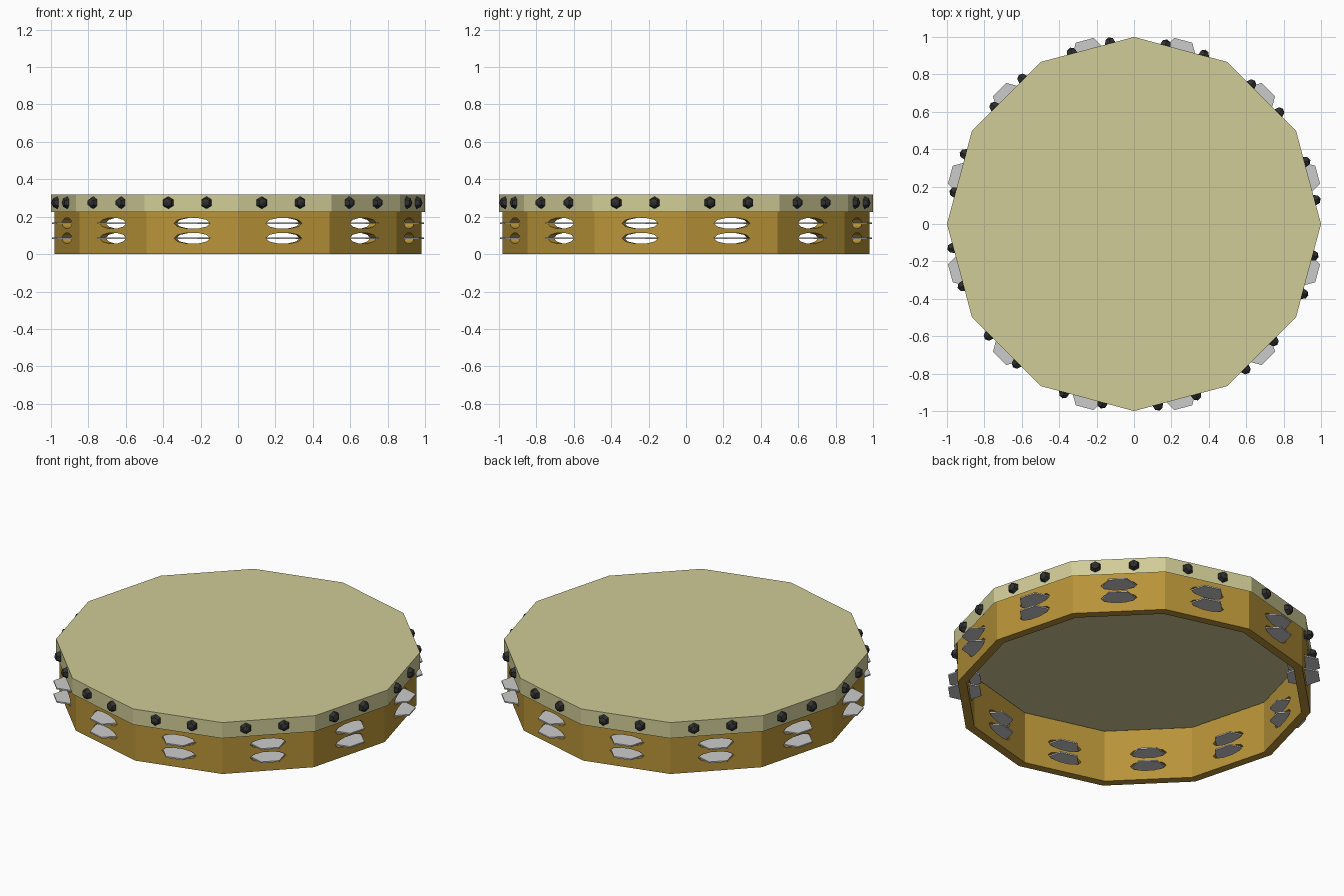
import bpy, bmesh
from math import cos, sin, pi, radians
from mathutils import Matrix, Vector

if "Cube" in bpy.data.objects:
    bpy.data.objects.remove(bpy.data.objects["Cube"])

SIDES = 12
PANELS = [radians(15 + 30 * i) for i in range(SIDES)]   # middle of each flat side
ROWS = (0.085, 0.165)                                   # heights of the jingles


def material(name, rgb):
    m = bpy.data.materials.new(name)
    m.diffuse_color = (*rgb, 1)
    m.use_nodes = True
    m.node_tree.nodes["Principled BSDF"].inputs["Base Color"].default_value = m.diffuse_color
    return m


def finish(bm, name, mat=None):
    bmesh.ops.recalc_face_normals(bm, faces=bm.faces)
    me = bpy.data.meshes.new(name)
    bm.to_mesh(me)
    bm.free()
    if mat:
        me.materials.append(mat)
    ob = bpy.data.objects.new(name, me)
    bpy.context.collection.objects.link(ob)
    return ob


def ring(n, rx, ry, start=0.0):
    return [(rx * cos(start + 2 * pi * i / n), ry * sin(start + 2 * pi * i / n)) for i in range(n)]


def prism(bm, low, high, closed=True):
    a = [bm.verts.new(p) for p in low]
    b = [bm.verts.new(p) for p in high]
    n = len(a)
    if closed:
        bm.faces.new(a[::-1])
    bm.faces.new(b)
    for i in range(n):
        bm.faces.new((a[i], a[(i + 1) % n], b[(i + 1) % n], b[i]))


wood = material("wood", (0.48, 0.295, 0.04))
hide = material("hide", (0.63, 0.605, 0.31))
dark = material("dark_metal", (0.03, 0.03, 0.03))

# Drum head: twelve-sided skin with a folded-down rim, open underneath
bm = bmesh.new()
head = ring(SIDES, 1.0, 1.0)
prism(bm, [(x, y, 0.225) for x, y in head], [(x, y, 0.32) for x, y in head], closed=False)
finish(bm, "drum_head", hide)

# Wooden hoop: rectangular section around twelve sides, reaching up under the skin
bm = bmesh.new()
section = [(0.98, 0), (0.98, 0.315), (0.93, 0.315), (0.93, 0)]
loops = [[bm.verts.new((x, y, z)) for x, y in ring(SIDES, r, r)] for r, z in section]
for k in range(4):
    p, q = loops[k], loops[(k + 1) % 4]
    for i in range(SIDES):
        j = (i + 1) % SIDES
        bm.faces.new((p[i], p[j], q[j], q[i]))
hoop = finish(bm, "wooden_hoop", wood)

# Slots cut through every side, two rows
bm = bmesh.new()
for a in PANELS:
    rot = Matrix.Rotation(a, 3, 'Z')
    for z in ROWS:
        slot = ring(10, 0.1, 0.03)
        prism(bm, [rot @ Vector((0.80, t, z + h)) for t, h in slot],
                  [rot @ Vector((1.05, t, z + h)) for t, h in slot])
cutter = finish(bm, "slot_cutter", wood)
cutter.hide_render = True
mod = hoop.modifiers.new("slots", 'BOOLEAN')
mod.operation = 'DIFFERENCE'
mod.solver = 'EXACT'
mod.object = cutter
bpy.context.view_layer.objects.active = hoop
bpy.ops.object.modifier_apply(modifier=mod.name)
bpy.data.objects.remove(cutter)

# Jingles: thin hexagonal plates with a flat edge facing outward
bm = bmesh.new()
for a in PANELS:
    rot = Matrix.Rotation(a, 3, 'Z')
    for z in ROWS:
        plate = ring(6, 0.1, 0.1, radians(30))
        prism(bm, [rot @ Vector((0.93 + x, y, z - 0.004)) for x, y in plate],
                  [rot @ Vector((0.93 + x, y, z + 0.004)) for x, y in plate])
finish(bm, "jingles")

# Studs: two on each side of the drum head, six-sided with the pole facing outward
bm = bmesh.new()
for a in PANELS:
    for offset in (-7.5, 5):
        b = a + radians(offset)
        r = 0.966 / cos(radians(offset))
        place = (Matrix.Translation((r * cos(b), r * sin(b), 0.275))
                 @ Matrix.Rotation(a + pi / 2, 4, 'Z') @ Matrix.Rotation(pi / 2, 4, 'X'))
        bmesh.ops.create_uvsphere(bm, u_segments=6, v_segments=4, radius=0.033, matrix=place)
finish(bm, "studs", dark)
